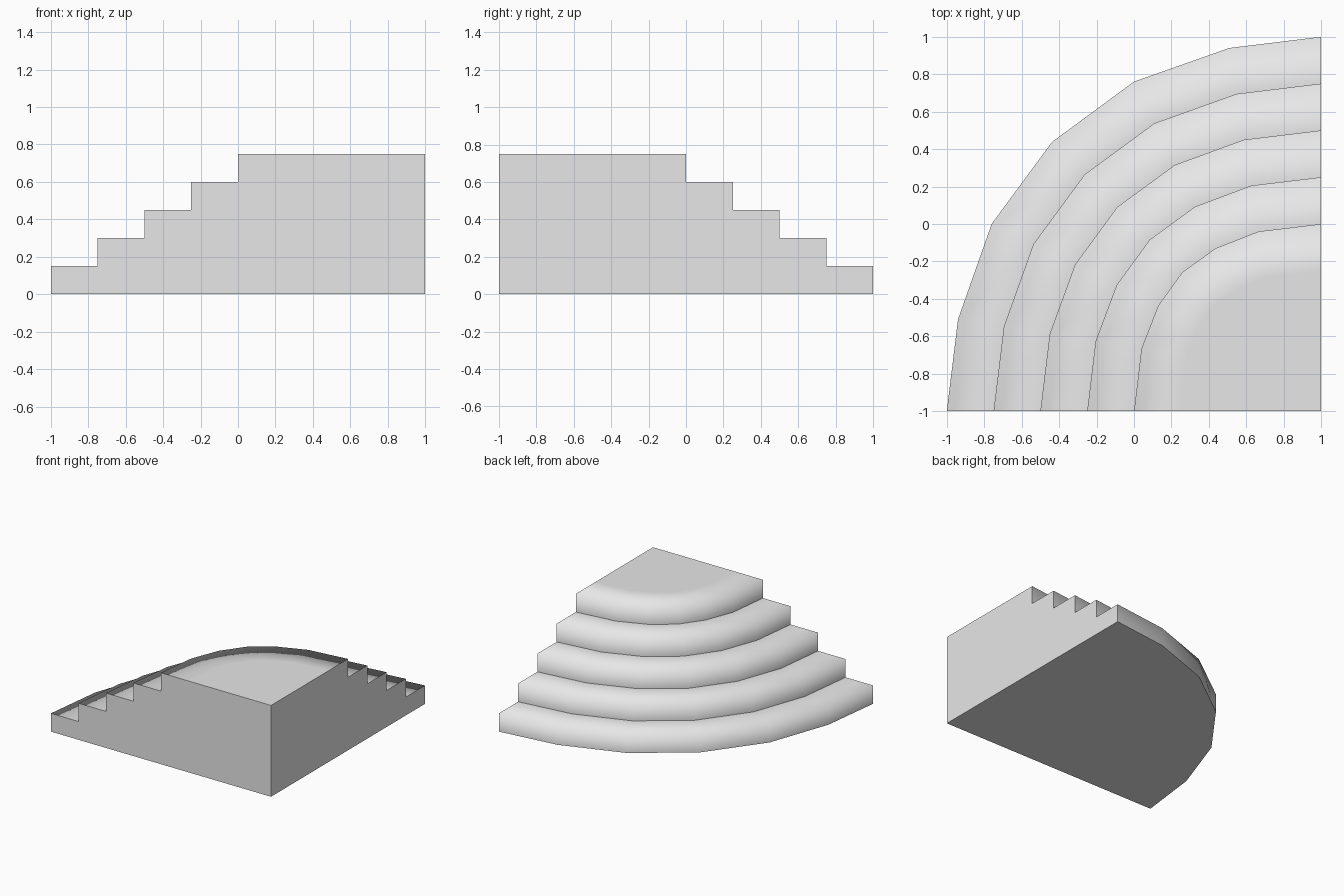
import bpy
import bmesh

STEPS = 5
RISE = 0.15
CORNER = (1.0, -1.0)

cube = bpy.data.objects.get("Cube")
if cube:
    bpy.data.objects.remove(cube)

# Half of the innermost curve, and how far it moves for each step outward
INNER = [(1.0, 0.0), (0.96, 0.335), (0.87, 0.565), (0.742, 0.742)]
SPREAD = [(0.25, 0.0), (0.245, 0.039), (0.2225, 0.109), (0.174, 0.174)]


def curve_points(level):
    """Quarter curve, mirrored across the diagonal of the corner."""
    half = [(a + level * da, b + level * db)
            for (a, b), (da, db) in zip(INNER, SPREAD)]
    full = half + [(b, a) for a, b in reversed(half[:-1])]
    return [(CORNER[0] - a, CORNER[1] + b) for a, b in full]


# Stair profile from the ground up: (curve level, height)
profile = []
for step in range(STEPS):
    level = STEPS - 1 - step
    profile += [(level, step * RISE), (level, (step + 1) * RISE)]
profile.append((-1, STEPS * RISE))

bm = bmesh.new()
rows = [[bm.verts.new((x, y, z)) for x, y in curve_points(level)]
        for level, z in profile]
base = bm.verts.new((*CORNER, 0))
peak = bm.verts.new((*CORNER, STEPS * RISE))

# Risers and treads
for low, high in zip(rows, rows[1:]):
    for i in range(len(low) - 1):
        bm.faces.new((low[i], high[i], high[i + 1], low[i + 1]))

# Landing, underside and the two flat walls
bm.faces.new([*rows[-1], peak])
bm.faces.new([*rows[0], base])
for end in (0, -1):
    bm.faces.new([row[end] for row in rows] + [peak, base])
bmesh.ops.recalc_face_normals(bm, faces=bm.faces)

# Rounded shading over each nosing, crisp at riser feet and walls
for face in bm.faces:
    face.smooth = True
feet = {v for row in rows[:-1:2] for v in row}
walls = {v for row in rows for v in (row[0], row[-1])} | {base, peak}
wall_faces = [f for f in bm.faces if all(v in walls for v in f.verts)]
for edge in bm.edges:
    at_foot = all(v in feet for v in edge.verts)
    at_foot = at_foot and edge.verts[0].co.z == edge.verts[1].co.z
    at_wall = any(f in wall_faces for f in edge.link_faces)
    if at_foot or at_wall:
        edge.smooth = False

mesh = bpy.data.meshes.new("corner_steps")
bm.to_mesh(mesh)
bm.free()

# Plain grey
grey = bpy.data.materials.new("light_grey")
grey.use_nodes = True
grey.diffuse_color = (0.8, 0.8, 0.8, 1)
grey.node_tree.nodes["Principled BSDF"].inputs["Base Color"].default_value = (0.8, 0.8, 0.8, 1)
mesh.materials.append(grey)

steps = bpy.data.objects.new("corner_steps", mesh)
bpy.context.collection.objects.link(steps)
